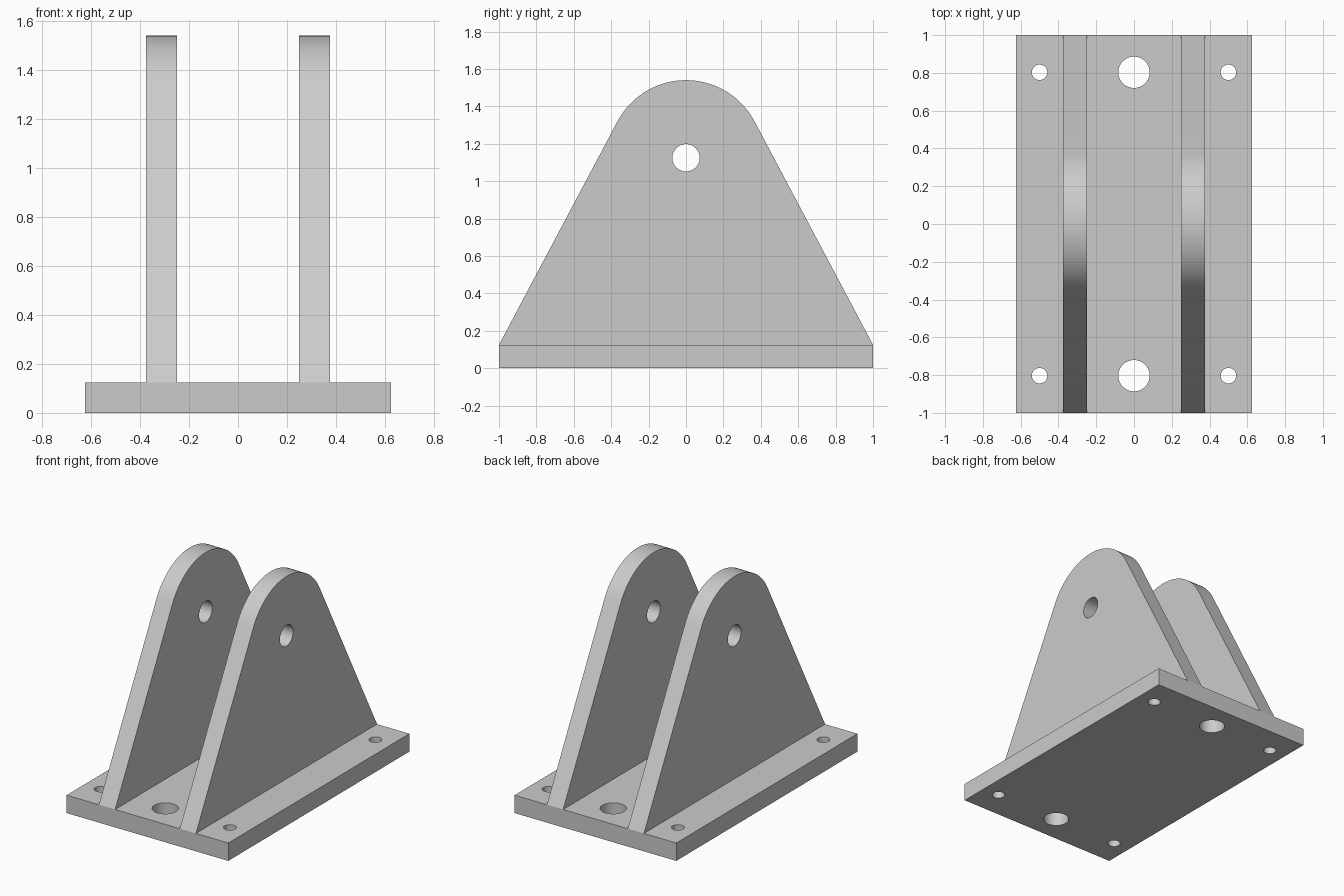
import bpy
import bmesh
from math import acos, atan2, cos, hypot, pi, radians, sin
from mathutils import Matrix, Vector

HALF_X, HALF_Y, PLATE = 0.625, 1.0, 0.125
PIN_Z, TOP_R = 1.125, 0.415
LUG_IN, LUG_OUT = 0.25, 0.375

cube = bpy.data.objects.get("Cube")
if cube:
    bpy.data.objects.remove(cube, do_unlink=True)

grey = bpy.data.materials.new("plain grey")
grey.use_nodes = True
grey.diffuse_color = (0.6, 0.6, 0.6, 1)
grey.node_tree.nodes["Principled BSDF"].inputs["Base Color"].default_value = (0.6, 0.6, 0.6, 1)


def arc(cx, cy, r, start, end, steps):
    """Points along an arc, both ends included."""
    angles = [start + (end - start) * i / steps for i in range(steps + 1)]
    return [(cx + r * cos(a), cy + r * sin(a)) for a in angles]


def circle(cx, cy, r, steps=48):
    return arc(cx, cy, r, 0, 2 * pi, steps)[:-1]


def slab(name, outline, holes, thickness, matrix):
    """Fill a flat profile around its holes and extrude it into a solid."""
    bm = bmesh.new()
    edges = []
    for loop in [outline] + holes:
        verts = [bm.verts.new((x, y, 0)) for x, y in loop]
        edges += [bm.edges.new((v, verts[i - 1])) for i, v in enumerate(verts)]
    bmesh.ops.triangle_fill(bm, edges=edges, use_beauty=True, normal=(0, 0, 1))
    result = bmesh.ops.extrude_face_region(bm, geom=bm.faces[:], use_keep_orig=True)
    moved = [g for g in result["geom"] if isinstance(g, bmesh.types.BMVert)]
    bmesh.ops.translate(bm, verts=moved, vec=(0, 0, thickness))
    bmesh.ops.transform(bm, matrix=matrix, verts=bm.verts[:])
    bmesh.ops.recalc_face_normals(bm, faces=bm.faces[:])
    mesh = bpy.data.meshes.new(name)
    bm.to_mesh(mesh)
    bm.free()
    mesh.materials.append(grey)
    obj = bpy.data.objects.new(name, mesh)
    bpy.context.collection.objects.link(obj)
    bpy.ops.object.select_all(action="DESELECT")
    obj.select_set(True)
    bpy.context.view_layer.objects.active = obj
    bpy.ops.object.shade_smooth_by_angle(angle=radians(30))
    return obj


# Base plate with two large and four small bolt holes
plate_outline = [(-HALF_X, -HALF_Y), (HALF_X, -HALF_Y), (HALF_X, HALF_Y), (-HALF_X, HALF_Y)]
bolt_holes = []
for y in (-0.803, 0.803):
    bolt_holes.append(circle(0, y, 0.083))
    bolt_holes += [circle(x, y, 0.041) for x in (-0.5, 0.5)]
slab("base_plate", plate_outline, bolt_holes, PLATE, Matrix())

# Upright lugs: straight flanks running tangent into a round top
drop = PIN_Z - PLATE
tangent = acos(TOP_R / hypot(HALF_Y, drop)) - atan2(drop, HALF_Y)
lug_outline = [(-HALF_Y, PLATE), (HALF_Y, PLATE)]
lug_outline += arc(0, PIN_Z, TOP_R, tangent, pi - tangent, 40)
pin_hole = circle(0, PIN_Z, 0.073)

# Profile axes become y and z, thickness runs along x
upright = Matrix(((0, 0, 1, 0), (1, 0, 0, 0), (0, 1, 0, 0), (0, 0, 0, 1)))
for name, x in (("left_lug", LUG_IN), ("right_lug", -LUG_OUT)):
    place = Matrix.Translation(Vector((x, 0, 0))) @ upright
    slab(name, lug_outline, [pin_hole], LUG_OUT - LUG_IN, place)
